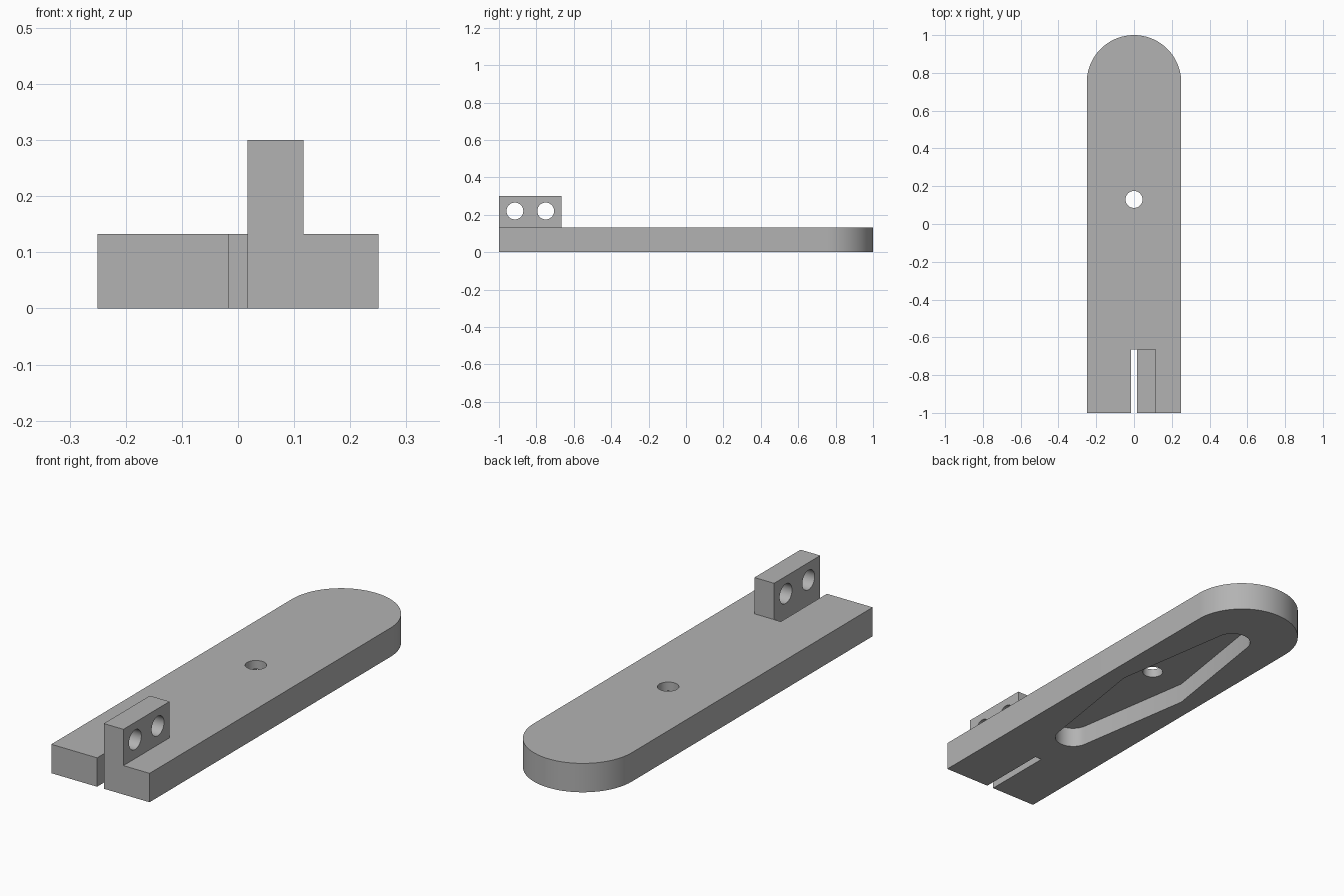
import bpy
import bmesh
from math import cos, sin, pi, radians
from mathutils import Matrix

THICK = 0.133
HOLE_R = 0.045
SLOT = 0.017
SLOT_END = -0.665
TAB_X = 0.117
POCKET_DEPTH = 0.093
POCKET_R = 0.08
MID_Y = 0.13

cube = bpy.data.objects.get("Cube")
if cube:
    bpy.data.objects.remove(cube, do_unlink=True)

grey = bpy.data.materials.new("plain grey")
grey.use_nodes = True
colour = (0.45, 0.45, 0.45, 1)
grey.diffuse_color = colour
grey.node_tree.nodes["Principled BSDF"].inputs["Base Color"].default_value = colour


def arc(cx, cy, r, start, end, steps=32):
    return [(cx + r * cos(start + (end - start) * i / steps),
             cy + r * sin(start + (end - start) * i / steps)) for i in range(steps + 1)]


def prism(name, outline, z0, z1):
    """Extrude a flat outline between two heights."""
    bm = bmesh.new()
    face = bm.faces.new([bm.verts.new((x, y, z0)) for x, y in outline])
    top = bmesh.ops.extrude_face_region(bm, geom=[face])["geom"]
    bmesh.ops.translate(bm, vec=(0, 0, z1 - z0),
                        verts=[v for v in top if isinstance(v, bmesh.types.BMVert)])
    bmesh.ops.recalc_face_normals(bm, faces=bm.faces)
    mesh = bpy.data.meshes.new(name)
    bm.to_mesh(mesh)
    bm.free()
    mesh.materials.append(grey)
    obj = bpy.data.objects.new(name, mesh)
    bpy.context.collection.objects.link(obj)
    return obj


def box(name, x0, x1, y0, y1, z0, z1):
    return prism(name, [(x0, y0), (x1, y0), (x1, y1), (x0, y1)], z0, z1)


def drill(name, r, matrix):
    """Round cutter, placed by a matrix."""
    obj = prism(name, arc(0, 0, r, 0, 2 * pi, 48)[:-1], -0.3, 0.3)
    obj.data.transform(matrix)
    return obj


def cut(obj, cutter):
    cutter.hide_render = True
    mod = obj.modifiers.new("cut", "BOOLEAN")
    mod.operation = "DIFFERENCE"
    mod.solver = "EXACT"
    mod.object = cutter
    bpy.context.view_layer.objects.active = obj
    bpy.ops.object.modifier_apply(modifier=mod.name)
    bpy.data.objects.remove(cutter, do_unlink=True)


def pocket_outline():
    """Long diamond with rounded ends; each arc stops where the side is tangent."""
    half_len, half_wid = 0.553, 0.167
    # angle of the tangent point, from the line between end centre and side corner
    dist = (half_len ** 2 + half_wid ** 2) ** 0.5
    from math import acos, atan2
    a = acos(POCKET_R / dist) + atan2(-half_len, half_wid)
    back = arc(0, MID_Y + half_len, POCKET_R, a, pi - a, 24)
    front = arc(0, MID_Y - half_len, POCKET_R, pi + a, 2 * pi - a, 24)
    return back + [(-half_wid, MID_Y)] + front + [(half_wid, MID_Y)]


# Base bar with a round back end
base = prism("base_bar", [(-0.25, -1), (0.25, -1)] + arc(0, 0.75, 0.25, 0, pi, 64), 0, THICK)
cut(base, box("slot_cutter", -SLOT, SLOT, -1.2, SLOT_END, -0.1, 0.3))
cut(base, prism("pocket_cutter", pocket_outline(), -0.1, POCKET_DEPTH))
cut(base, drill("centre_hole_cutter", HOLE_R, Matrix.Translation((0, MID_Y, 0))))

# Upright tab beside the slot, with two cross holes
tab = box("upright_tab", SLOT, TAB_X, -1, SLOT_END, THICK, 0.3)
for y in (-0.915, -0.75):
    cut(tab, drill("tab_hole_cutter", HOLE_R,
                   Matrix.Translation((0, y, 0.22)) @ Matrix.Rotation(pi / 2, 4, "Y")))

# Smooth the curved walls, keep the edges sharp
bpy.ops.object.select_all(action="DESELECT")
for obj in (base, tab):
    obj.select_set(True)
bpy.context.view_layer.objects.active = base
bpy.ops.object.shade_smooth_by_angle(angle=radians(20))
